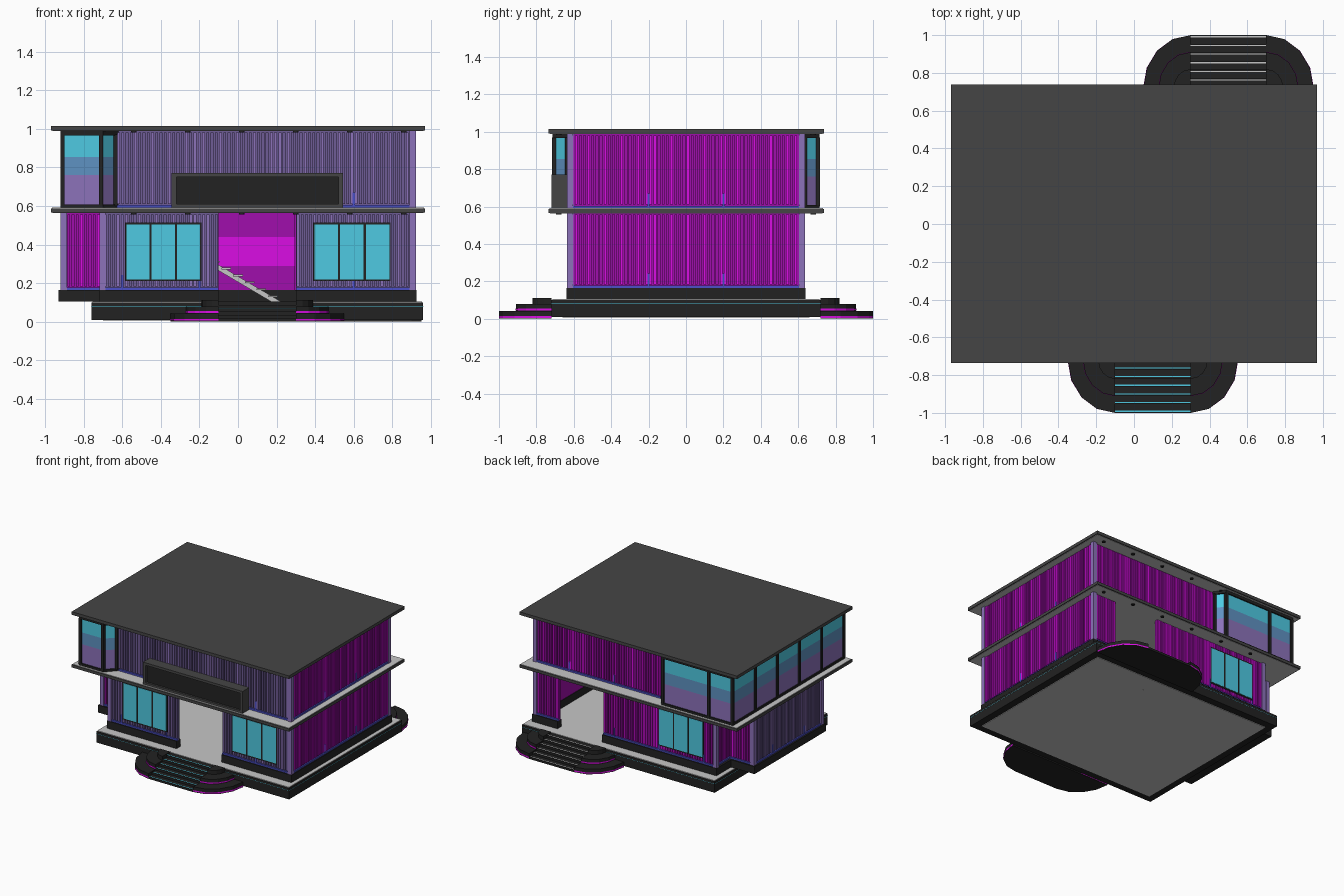
import bpy, bmesh, math
from mathutils import Vector

if "Cube" in bpy.data.objects:
    bpy.data.objects.remove(bpy.data.objects["Cube"])

def mat(name, r, g, b):
    lin = lambda c: ((c / 255 + 0.055) / 1.055) ** 2.4 if c > 10 else c / 255 / 12.92
    m = bpy.data.materials.new(name)
    m.diffuse_color = (lin(r), lin(g), lin(b), 1)
    m.use_nodes = True
    m.node_tree.nodes["Principled BSDF"].inputs["Base Color"].default_value = m.diffuse_color
    return m

DARK = mat("charcoal", 34, 34, 34)
GREY = mat("slate_grey", 69, 69, 69)
LIGHT = mat("light_grey", 198, 198, 198)
TEAL = mat("teal_glass", 78, 202, 226)
STEEL = mat("steel_blue_glass", 95, 146, 194)
PURPLE = mat("lavender", 140, 114, 186)
DUSK = mat("dusk_purple", 110, 92, 150)
MAGENTA = mat("magenta", 218, 13, 228)
PLUM = mat("plum", 160, 14, 172)
INDIGO = mat("indigo", 76, 80, 200)

def finish(name, bm, mats):
    bmesh.ops.recalc_face_normals(bm, faces=bm.faces)
    me = bpy.data.meshes.new(name)
    bm.to_mesh(me)
    bm.free()
    for m in mats:
        me.materials.append(m)
    ob = bpy.data.objects.new(name, me)
    bpy.context.collection.objects.link(ob)
    return ob

def add_box(bm, x0, x1, y0, y1, z0, z1, mi=0):
    vs = bmesh.ops.create_cube(bm, size=1)["verts"]
    for v in vs:
        v.co = Vector((x0 + (v.co.x + .5) * (x1 - x0), y0 + (v.co.y + .5) * (y1 - y0),
                       z0 + (v.co.z + .5) * (z1 - z0)))
    for f in {f for v in vs for f in v.link_faces}:
        f.material_index = mi

def boxes(name, m, *bs):
    bm = bmesh.new()
    for b in bs:
        add_box(bm, *b)
    return finish(name, bm, [m])

def prism(name, pts, z0, z1, m):
    bm = bmesh.new()
    f = bm.faces.new([bm.verts.new((x, y, z0)) for x, y in pts])
    r = bmesh.ops.extrude_face_region(bm, geom=[f])
    for v in r["geom"]:
        if isinstance(v, bmesh.types.BMVert):
            v.co.z = z1
    return finish(name, bm, [m])

# ribbed cladding wall: backing, ribs (brighter beside the panel seams), skirting strip
def wall(name, axis, a0, a1, pos, out, z0, z1, back, rib):
    bm = bmesh.new()
    def put(b0, b1, d0, d1, lo, hi, mi):
        p = sorted((pos + out * d0, pos + out * d1))
        add_box(bm, *((b0, b1, *p) if axis == "x" else (*p, b0, b1)), lo, hi, mi)
    put(a0, a1, -.03, -.01, z0, z1, 0)
    n = max(2, round((a1 - a0) / .022))
    step = (a1 - a0) / n
    for i in range(n):
        c = a0 + (i + .5) * step
        near = min(abs(c - k) for k in (-.6, -.2, .2, .6)) < .025
        put(c - step * .33, c + step * .33, -.011, 0, z0 + .02, z1 - .01, 1 if near or i % 4 == 0 else 0)
    put(a0, a1, -.011, .002, z0, z0 + .014, 2)
    for k in (-.6, -.2, .2, .6):
        if a0 + .05 < k < a1 - .05:
            put(k - .006, k + .006, -.011, .002, z0, z0 + .08, 2)
    finish(name, bm, [back, rib, INDIGO])

# three-pane window running through the wall, nearly flush; s is the outward side
def window(name, x0, x1, y, s):
    z0, z1 = .21, .515
    span = sorted((y - s * .034, y + s * .004))
    boxes(name + "_frame", DARK, (x0, x1, *span, z0, z1))
    w = (x1 - x0) / 3
    for k, (a, b) in enumerate(((span[0] - .002, span[0]), (span[1], span[1] + .002))):
        boxes(f"{name}_panes_{k}", TEAL, *[(x0 + w * i + .006, x0 + w * (i + 1) - .006, a, b,
                                            z0 + .01, z1 - .01) for i in range(3)])

# base, slabs and roof
boxes("base", DARK, (-.76, .96, -.72, .72, .01, .1))
boxes("base_underside", LIGHT, (-.70, .90, -.66, .66, .006, .011))
boxes("base_floor", LIGHT, (-.755, .955, -.715, .715, .099, .105))
boxes("base_trim", TEAL, (-.761, .961, -.721, .721, .08, .082))
boxes("roof", GREY, (-.97, .97, -.735, .738, .99, 1.015))
boxes("roof_soffit", LIGHT, (-.962, .962, -.727, .73, .988, .991))
boxes("middle_slab", GREY, (-.97, .97, -.735, .738, .565, .588))
boxes("middle_soffit", LIGHT, (-.962, .962, -.727, .73, .563, .566))
boxes("terrace_floor", LIGHT, (-.965, .965, -.73, .733, .587, .591))

# plinths, broken at the two doorways
P0, P1 = .105, .165
boxes("plinth", DARK,
      (-.72, -.1, -.64, -.59, P0, P1), (.3, .92, -.64, -.59, P0, P1),
      (-.72, .3, .59, .64, P0, P1), (.7, .92, .59, .64, P0, P1),
      (.88, .925, -.64, .64, P0, P1), (-.93, -.67, -.455, .455, P0, P1),
      (-.72, -.67, -.64, .64, P0, P1))

# ground floor walls
G0, G1 = .163, .567
wall("front_wall_left", "x", -.7, -.1, -.63, -1, G0, G1, DUSK, PURPLE)
wall("front_wall_right", "x", .3, .91, -.63, -1, G0, G1, DUSK, PURPLE)
wall("back_wall_left", "x", -.7, .3, .63, 1, G0, G1, PLUM, MAGENTA)
wall("back_wall_right", "x", .7, .91, .63, 1, G0, G1, PLUM, MAGENTA)
wall("right_wall", "y", -.62, .62, .915, 1, G0, G1, PLUM, MAGENTA)
for s, n in ((-1, "front"), (1, "back")):
    e = sorted((s * .41, s * .62))
    wall("left_wall_" + n, "y", *e, -.7, -1, G0, G1, PLUM, MAGENTA)
    wall("side_bay_wall_" + n, "x", -.91, -.69, s * .44, s, G0, G1, PLUM, MAGENTA)
wall("side_bay_wall_outer", "y", -.43, .43, -.915, -1, G0, G1, DUSK, PURPLE)

# banded lining on the inside of the back wall
for i, (a, b, m) in enumerate(((P1, .29, PLUM), (.29, .44, MAGENTA), (.44, .563, PLUM))):
    boxes(f"back_lining_{i}", m, (-.18, .295, .592, .6, a, b))

window("front_window_left", -.585, -.19, -.63, -1)
window("front_window_right", .39, .79, -.63, -1)
window("back_window", -.6, -.2, .63, 1)

# corner posts
boxes("corner_posts", PURPLE,
      *[(x - .016, x + .016, y - .016, y + .016, z0, z1)
        for x, y, z0, z1 in [(.906, s * .621, a, b) for s in (-1, 1) for a, b in ((G0, G1), (.59, .99))]
        + [(-.703, s * .621, G0, G1) for s in (-1, 1)]
        + [(-.903, s * .432, G0, G1) for s in (-1, 1)]])

# upper floor walls
U0, U1 = .59, .991
wall("upper_front_wall", "x", -.63, .91, -.63, -1, U0, U1, DUSK, PURPLE)
wall("upper_back_wall", "x", -.24, .91, .63, 1, U0, U1, PLUM, MAGENTA)
wall("upper_right_wall", "y", -.62, .62, .915, 1, U0, U1, PLUM, MAGENTA)

# glazed corner room with splayed ends and banded glass
def room(g):
    return [(-.91 - g, -.705 - g), (-.71 + g, -.705 - g), (-.63 + g, -.625),
            (-.23 + g, .625), (-.29 + g, .705 + g), (-.91 - g, .705 + g)]
for n, a, b, m in (("low", .605, .76, PURPLE), ("middle", .76, .855, STEEL), ("high", .855, .968, TEAL)):
    prism("room_glass_" + n, room(0), a, b, m)
prism("room_sill", room(.01), .59, .608, DARK)
prism("room_head", room(.01), .965, .991, DARK)
posts = [(-.91, -.705), (-.71, -.705), (-.635, -.635), (-.235, .635), (-.29, .705),
         (-.70, .705), (-.91, .705)] + [(-.91, -.705 + 1.41 * i / 5) for i in range(1, 5)]
boxes("room_mullions", DARK, *[(x - .011, x + .011, y - .011, y + .011, .6, .97) for x, y in posts])

# blank fascia board over the front door
boxes("fascia_frame", GREY,
      (-.345, .545, -.70, -.635, .592, .77), (-.345, .545, -.72, -.70, .75, .77),
      (-.345, .545, -.72, -.70, .592, .61), (-.345, -.32, -.72, -.70, .61, .75),
      (.52, .545, -.72, -.70, .61, .75))
boxes("fascia_panel", DARK, (-.32, .52, -.705, -.699, .61, .75))

# downlights under both overhangs
bm = bmesh.new()
for z in (.561, .986):
    for s in (-1, 1):
        for i in range(6):
            r = bmesh.ops.create_cone(bm, cap_ends=True, segments=12, radius1=.014, radius2=.014, depth=.008)
            bmesh.ops.translate(bm, verts=r["verts"], vec=(-.54 + .28 * i, s * .68, z))
finish("downlights", bm, [DARK])

# entrance steps with rounded, tiered sides
def entrance(name, cx, s, nosing):
    n, y0 = 6, .72
    run = .275 / n
    rows = [(y0, 1 - i * run, i * .1 / n, (i + 1) * .104 / n) for i in range(n)]
    boxes(name + "_steps", DARK, *[(cx - .2, cx + .2, *sorted((s * a, s * b)), 0, z1)
                                   for a, b, z0, z1 in rows])
    boxes(name + "_tread_strips", nosing, *[(cx - .2, cx + .2, *sorted((s * (b - .012), s * (b - .006))),
                                             z1 - .003, z1 + .0006) for a, b, z0, z1 in rows])
    for side in (-1, 1):
        def fan(rx, ry):
            arc = [(cx + side * (.2 + rx * math.cos(t)), s * (y0 + ry * math.sin(t)))
                   for t in [math.pi / 2 * k / 4 for k in range(5)]]
            return [(cx + side * .2, s * y0)] + arc
        for k, (rx, ry, z0, z1) in enumerate(((.25, .28, 0, .042), (.17, .19, .04, .08), (.09, .1, .07, .112))):
            prism(f"{name}_tier_{k}", fan(rx, ry), z0, z1, DARK)
            if k < 2:
                prism(f"{name}_tier_glow_{k}", fan(rx + .002, ry + .002 if k else ry), z0 + .005, z0 + .015, MAGENTA)

entrance("front_entrance", .1, -1, TEAL)
entrance("back_entrance", .5, 1, LIGHT)

# indoor stair: sloping stringer with floating treads
x0, z0, x1, z1 = .345, .017, -.55, .545
L, ang = math.hypot(x1 - x0, z1 - z0), math.atan2(z0 - z1, x0 - x1)
st = boxes("stair_stringer", LIGHT, (-L / 2, L / 2, -.015, .015, -.013, .013))
st.location = ((x0 + x1) / 2, .5, (z0 + z1) / 2)
st.rotation_euler = (0, -ang, 0)
boxes("stair_treads", LIGHT, *[(.155 - .06 * i, .205 - .06 * i, .42, .58, .127 + .0362 * i, .135 + .0362 * i)
                               for i in range(12)])
